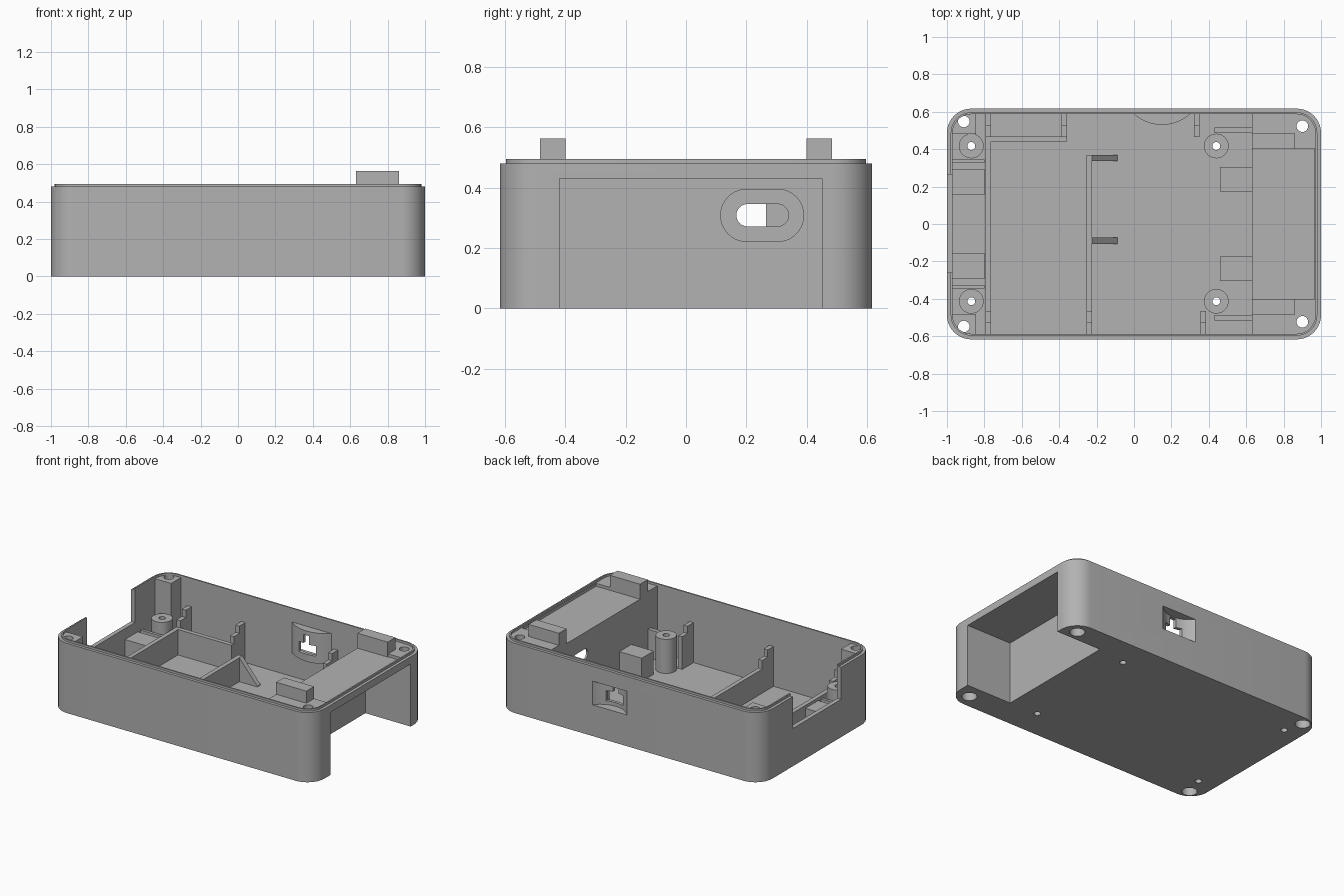
import bpy, bmesh, math

cube = bpy.data.objects.get("Cube")
if cube:
    bpy.data.objects.remove(cube, do_unlink=True)

grey = bpy.data.materials.new("plain grey")
grey.use_nodes = True
grey.diffuse_color = (0.448, 0.448, 0.448, 1)
grey.node_tree.nodes["Principled BSDF"].inputs["Base Color"].default_value = grey.diffuse_color


def prism(name, pts, axis, lo, hi):
    """Extrude a 2D outline along an axis between lo and hi."""
    place = {"x": lambda u, v, t: (t, u, v),
             "y": lambda u, v, t: (u, t, v),
             "z": lambda u, v, t: (u, v, t)}[axis]
    bm = bmesh.new()
    bottom = [bm.verts.new(place(u, v, lo)) for u, v in pts]
    top = [bm.verts.new(place(u, v, hi)) for u, v in pts]
    bm.faces.new(bottom)
    bm.faces.new(top)
    n = len(pts)
    for i in range(n):
        j = (i + 1) % n
        bm.faces.new((bottom[i], bottom[j], top[j], top[i]))
    bmesh.ops.recalc_face_normals(bm, faces=bm.faces)
    mesh = bpy.data.meshes.new(name)
    bm.to_mesh(mesh)
    bm.free()
    mesh.materials.append(grey)
    obj = bpy.data.objects.new(name, mesh)
    bpy.context.collection.objects.link(obj)
    return obj


def box(name, x0, x1, y0, y1, z0, z1):
    return prism(name, [(x0, y0), (x1, y0), (x1, y1), (x0, y1)], "z", z0, z1)


def rounded(u0, u1, v0, v1, r, n=10):
    corners = [(u1 - r, v1 - r), (u0 + r, v1 - r), (u0 + r, v0 + r), (u1 - r, v0 + r)]
    return [(cu + r * math.cos(a), cv + r * math.sin(a))
            for k, (cu, cv) in enumerate(corners)
            for a in [(k + i / n) * math.pi / 2 for i in range(n + 1)]]


def circle(x, y, r, n=32):
    return [(x + r * math.cos(i * math.tau / n), y + r * math.sin(i * math.tau / n))
            for i in range(n)]


def bow(x, half, y, depth, n=16):
    """Circular segment with its chord at y, bulging towards -y."""
    r = (half * half + depth * depth) / (2 * depth)
    a = math.asin(half / r)
    return [(x + r * math.sin(t), y - depth + r - r * math.cos(t))
            for t in [-a + 2 * a * i / n for i in range(n + 1)]]


def cut(targets, cutter):
    cutter.hide_render = True
    for obj in targets:
        mod = obj.modifiers.new("cut", "BOOLEAN")
        mod.operation = "DIFFERENCE"
        mod.solver = "EXACT"
        mod.object = cutter
        bpy.context.view_layer.objects.active = obj
        bpy.ops.object.modifier_apply(modifier=mod.name)
    bpy.data.objects.remove(cutter, do_unlink=True)


W = 0.617       # half depth of the case
FLOOR = 0.025
parts = []

# Outer shell with main cavity
body = prism("case_body", rounded(-1, 1, -W, W, 0.13), "z", 0, 0.48)
half = [(-0.97, -0.48), (-0.845, -0.48), (-0.845, -0.588), (0.63, -0.588)]
outline = half + [(x, -y) for x, y in reversed(half)]
cut([body], prism("cavity", outline, "z", FLOOR, 0.7))

# Raised lip around the rim
lip = prism("rim_lip", rounded(-0.98, 0.98, -0.597, 0.597, 0.11), "z", 0.475, 0.495)
cut([lip], prism("lip_inner", rounded(-0.97, 0.97, -0.587, 0.587, 0.1), "z", 0.4, 0.6))
parts += [body, lip]

# Open bay in the +x end, shallow shelf above it, opening in the -x end
cut([body], box("bay", 0.655, 1.1, -0.42, 0.45, -0.1, 0.43))
cut([body], box("shelf_recess", 0.6, 0.965, -0.4, 0.405, 0.46, 0.6))
cut([body, lip], box("end_opening", -1.1, -0.95, -0.26, 0.265, 0.26, 0.6))

# Slot with a recessed surround in the bay wall
cut([body], prism("slot_surround", rounded(0.115, 0.39, 0.222, 0.395, 0.086), "x", 0.643, 0.7))
cut([body], prism("slot", rounded(0.167, 0.34, 0.272, 0.346, 0.0369), "x", 0.6, 0.7))

# Curved port housing on the back wall, scooped out from outside
housing = prism("port_housing", bow(0.15, 0.15, 0.588, 0.058) + [(0.3, 0.6), (0, 0.6)],
                "z", 0.19, 0.4)
parts.append(housing)
cut([body, housing], prism("scoop", bow(0.15, 0.14, 0.63, 0.078), "z", 0.215, 0.378))
cut([body, housing], box("port_wide", 0.085, 0.215, 0.5, 0.6, 0.24, 0.31))
cut([body, housing], box("port_narrow", 0.125, 0.17, 0.5, 0.6, 0.3, 0.37))

# Corner screw holes with counterbores below
for x, y in [(-0.91, 0.548), (-0.91, -0.548), (0.9, 0.523), (0.9, -0.523)]:
    cut([body], prism("screw_hole", circle(x, y, 0.031), "z", -0.1, 0.6))
    cut([body], prism("counterbore", circle(x, y, 0.048), "z", -0.1, 0.2))

# Board standoffs with through holes
for x in (-0.87, 0.44):
    for y in (-0.413, 0.417):
        post = prism("standoff", circle(x, y, 0.066), "z", 0.015, 0.26)
        cut([body, post], prism("standoff_hole", circle(x, y, 0.021), "z", -0.1, 0.4))
        parts.append(post)

# Board support blocks, tabs on the shelf and short ribs, paired front and back
for s, name in ((-1, "front"), (1, "back")):
    def pair(label, x0, x1, y0, y1, z0, z1):
        a, b = sorted((s * y0, s * y1))
        parts.append(box(name + label, x0, x1, a, b, z0, z1))
    pair("_inner_block", 0.46, 0.64, 0.175, 0.305, 0.015, 0.185)
    pair("_end_block", -0.98, -0.8, 0.155, 0.295, 0.015, 0.185)
    pair("_end_rib", -0.98, -0.8, 0.325, 0.345, 0.015, 0.185)
    pair("_post_rib", 0.43, 0.64, 0.487, 0.515, 0.015, 0.22)
    pair("_shelf_tab", 0.63, 0.86, 0.4, 0.484, 0.45, 0.563)

# Stepped clips along the long walls
for x, s in [(-0.78, 1), (-0.372, 1), (0.335, 1), (-0.78, -1), (-0.24, -1), (0.37, -1)]:
    profile = [(0.465, 0.015), (0.6, 0.015), (0.6, 0.3), (0.525, 0.3), (0.525, 0.25), (0.465, 0.25)]
    parts.append(prism("stepped_clip", [(s * y, z) for y, z in profile],
                       "x", x - 0.015, x + 0.015))

# Low partition walls and triangular gussets
parts.append(box("end_partition", -0.795, -0.765, -0.6, 0.47, 0.015, 0.2))
parts.append(box("back_partition", -0.795, -0.357, 0.44, 0.47, 0.015, 0.2))
parts.append(box("back_return", -0.387, -0.357, 0.44, 0.6, 0.015, 0.2))
parts.append(box("middle_partition", -0.255, -0.225, -0.6, 0.37, 0.015, 0.19))
for y in (-0.09, 0.353):
    parts.append(prism("gusset", [(-0.24, 0.015), (-0.088, 0.015), (-0.088, 0.03), (-0.225, 0.19),
                                  (-0.24, 0.19)], "y", y - 0.017, y + 0.017))

# Smooth the rounded faces, keep edges sharp
bpy.ops.object.select_all(action="DESELECT")
for obj in parts:
    obj.select_set(True)
bpy.context.view_layer.objects.active = body
bpy.ops.object.shade_smooth_by_angle(angle=math.radians(30))
